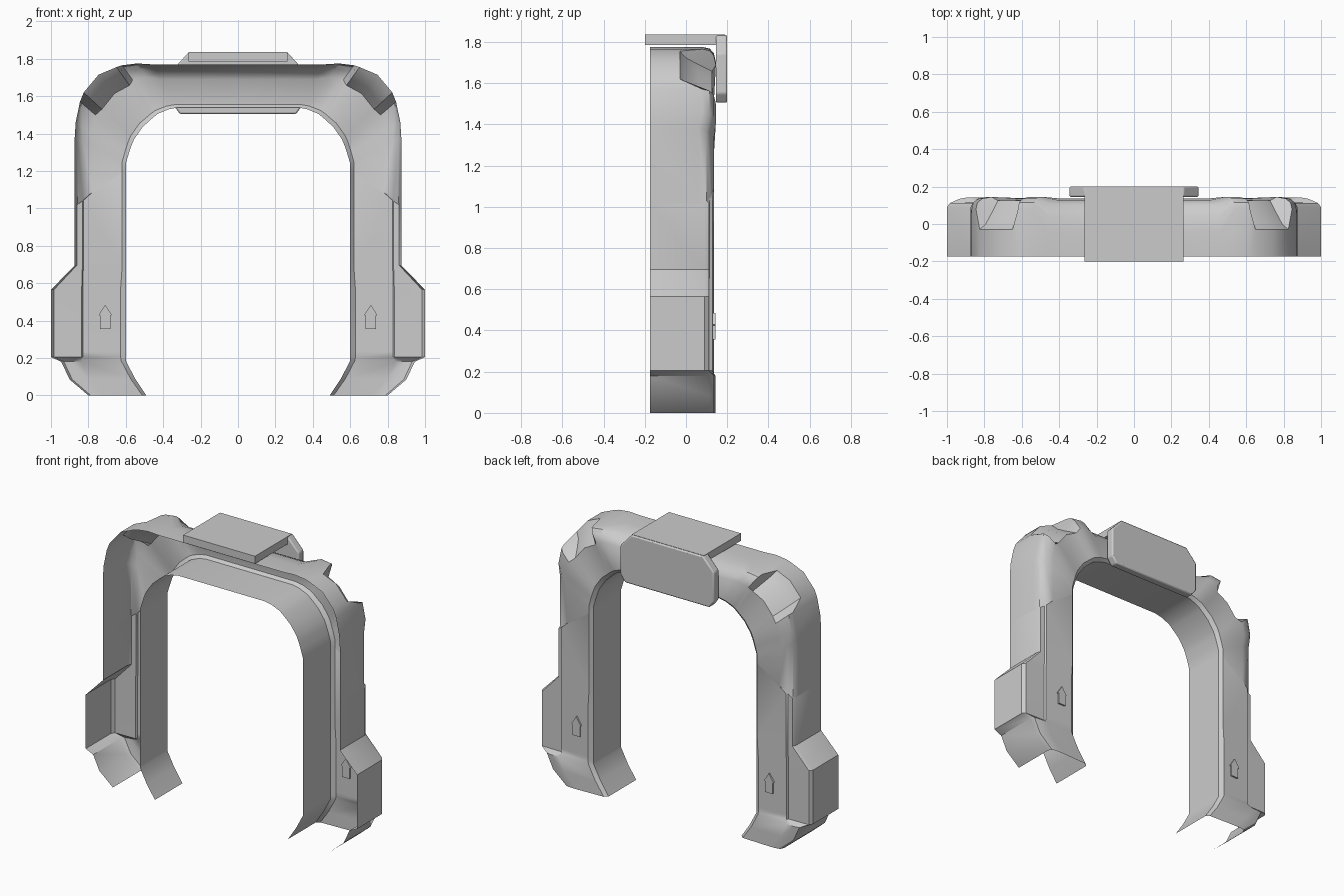
import bpy, bmesh, math

if "Cube" in bpy.data.objects:
    bpy.data.objects.remove(bpy.data.objects["Cube"])


def make(name, verts, faces, mirror=False, angle=35, bevel=0):
    me = bpy.data.meshes.new(name)
    me.from_pydata(verts, [], faces)
    bm = bmesh.new()
    bm.from_mesh(me)
    bmesh.ops.recalc_face_normals(bm, faces=bm.faces)
    bm.to_mesh(me)
    bm.free()
    ob = bpy.data.objects.new(name, me)
    bpy.context.collection.objects.link(ob)
    bpy.ops.object.select_all(action='DESELECT')
    ob.select_set(True)
    bpy.context.view_layer.objects.active = ob
    bpy.ops.object.shade_smooth_by_angle(angle=math.radians(angle))
    if bevel:
        m = ob.modifiers.new("bevel", 'BEVEL')
        m.width, m.segments = bevel, 2
    if mirror:
        m = ob.modifiers.new("mirror", 'MIRROR')
        m.use_clip = True
    return ob


def prism(name, outline, y0, y1, **kw):
    """Extrude an (x, z) outline along y."""
    n = len(outline)
    v = [(x, y0, z) for x, z in outline] + [(x, y1, z) for x, z in outline]
    f = [tuple(range(n)), tuple(range(n, 2 * n))]
    f += [(i, (i + 1) % n, n + (i + 1) % n, n + i) for i in range(n)]
    return make(name, v, f, **kw)


# Cross-sections of the open channel: (fraction outer to inner, y)
F = -0.175


def section(*back):
    return [(0, F), *back, (0.93, 0.135), (1, 0.115), (1, F)]


bar = section((0, -.04), (.06, .04), (.18, .10), (.35, .128))
ridge = section((0, .08), (.03, .115), (.12, .135), (.3, .145))
recess = section((0, -.03), (.12, .0), (.24, .06), (.36, .125))
sleeve = section((0, .06), (.05, .10), (.16, .12), (.35, .135))
leg = section((0, .09), (.04, .112), (.15, .115), (.17, .128))
flare = section((0, .09), (.04, .112), (.41, .115), (.425, .128))
foot = section((0, .11), (.04, .135), (.15, .142), (.3, .142))

# Stations from the crown down to the foot: outer x,z / inner x,z / section
stations = [
    (0, 1.77, 0, 1.54, bar),
    (.46, 1.77, .32, 1.54, bar),
    (.54, 1.775, .37, 1.53, ridge),
    (.62, 1.765, .43, 1.505, ridge),
    (.65, 1.755, .455, 1.485, recess),
    (.745, 1.715, .51, 1.435, recess),
    (.825, 1.62, .555, 1.37, recess),
    (.845, 1.57, .57, 1.335, ridge),
    (.868, 1.46, .585, 1.29, ridge),
    (.873, 1.38, .60, 1.24, sleeve),
    (.873, 1.02, .60, 1.21, sleeve),
    (.873, 1.01, .60, 1.20, leg),
    (.873, .695, .60, .695, leg),
    (1.0, .565, .60, .565, flare),
    (1.0, .235, .60, .235, flare),
    (1.0, .205, .60, .205, flare),
    (.945, .18, .60, .185, foot),
    (.90, .085, .55, .09, foot),
    (.80, 0, .49, 0, foot),
]
verts, faces = [], []
n = len(bar)
for ox, oz, ix, iz, sec in stations:
    verts += [(ox + (ix - ox) * t, y, oz + (iz - oz) * t) for t, y in sec]
for r in range(len(stations) - 1):
    for c in range(n - 1):
        a = r * n + c
        faces.append((a, a + 1, a + n + 1, a + n))
make("arch_shell", verts, faces, mirror=True)

# Crown cover: flat top plate and chamfered back plate
prism("crown_top_plate", [(-.265, 1.785), (.265, 1.785), (.265, 1.835), (-.265, 1.835)],
      -.2, .19, angle=30)
half = [(.31, 1.505), (.345, 1.55), (.345, 1.745), (.265, 1.833)]
prism("crown_back_plate", half + [(-x, z) for x, z in reversed(half)],
      .145, .2, angle=30, bevel=.008)

# Small pointed latch on the back of each leg
prism("leg_latch", [(.683, .355), (.737, .355), (.737, .425), (.745, .43),
                    (.71, .485), (.675, .43), (.683, .425)],
      .12, .143, mirror=True, angle=30)
